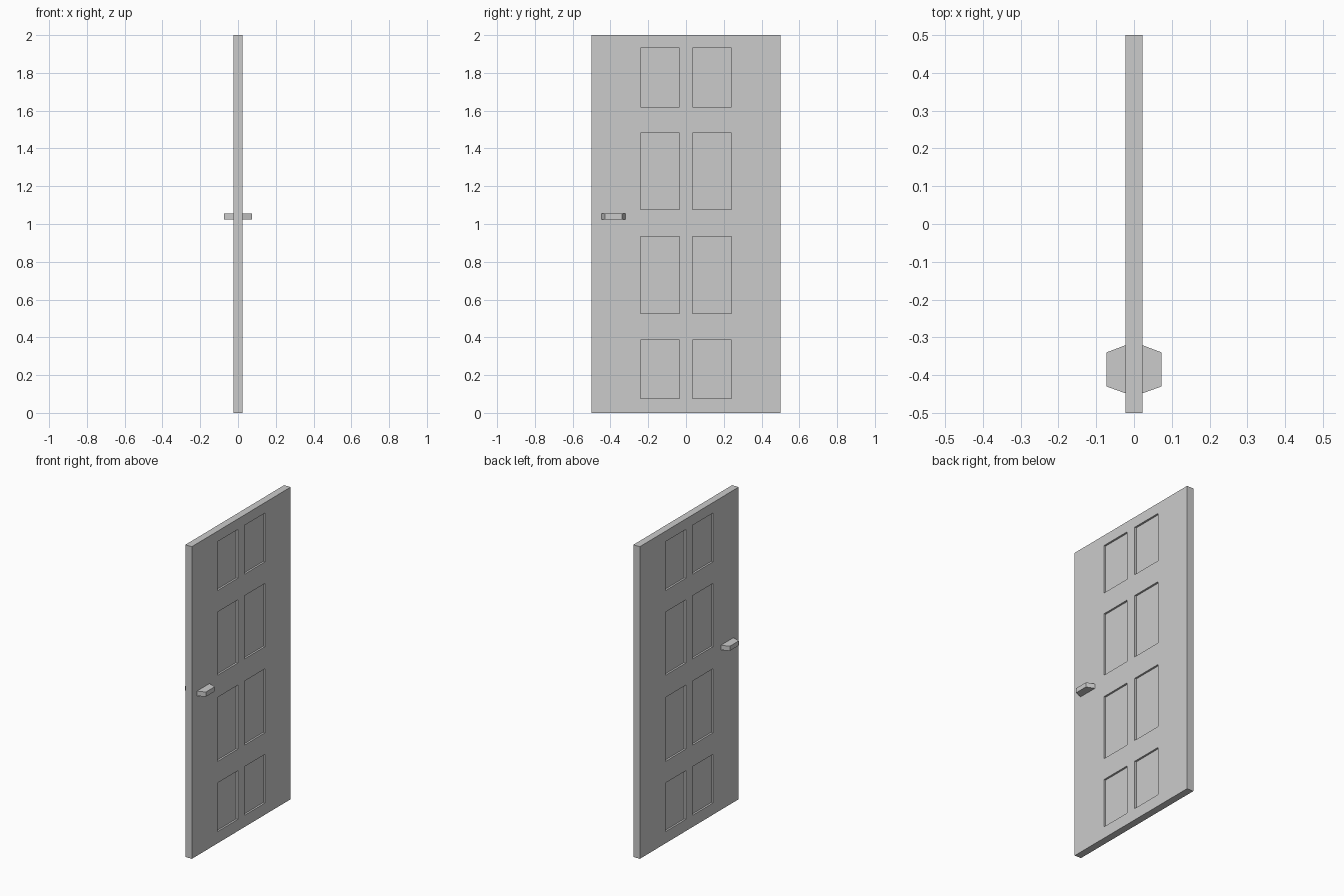
import bpy, bmesh
from mathutils import Vector

if "Cube" in bpy.data.objects:
    bpy.data.objects.remove(bpy.data.objects["Cube"])

HALF_T = 0.023
RECESS = 0.012
PANEL_Y = [(-0.24, -0.034), (0.034, 0.24)]
PANEL_Z = [(0.075, 0.387), (0.525, 0.935), (1.077, 1.482), (1.62, 1.933)]


def add_object(name, bm):
    bmesh.ops.recalc_face_normals(bm, faces=bm.faces)
    mesh = bpy.data.meshes.new(name)
    bm.to_mesh(mesh)
    bm.free()
    obj = bpy.data.objects.new(name, mesh)
    bpy.context.collection.objects.link(obj)
    return obj


def cut(bm, co, no):
    bmesh.ops.bisect_plane(bm, geom=bm.verts[:] + bm.edges[:] + bm.faces[:],
                           plane_co=co, plane_no=no)


def inside(value, spans):
    return any(a < value < b for a, b in spans)


# Door slab, cut along the panel borders
bm = bmesh.new()
bmesh.ops.create_cube(bm, size=1)
bmesh.ops.scale(bm, vec=(2 * HALF_T, 1, 2), verts=bm.verts)
bmesh.ops.translate(bm, vec=(0, 0, 1), verts=bm.verts)
for span in PANEL_Y:
    for y in span:
        cut(bm, Vector((0, y, 0)), Vector((0, 1, 0)))
for span in PANEL_Z:
    for z in span:
        cut(bm, Vector((0, 0, z)), Vector((0, 0, 1)))

# Eight recessed panels on each side
bm.normal_update()
panels = []
for f in bm.faces:
    c = f.calc_center_median()
    if abs(f.normal.x) > 0.9 and inside(c.y, PANEL_Y) and inside(c.z, PANEL_Z):
        panels.append(f)
bmesh.ops.inset_individual(bm, faces=panels, thickness=0, depth=-RECESS)
add_object("door_slab", bm)

# Tapered handle, extruded from its plan outline and mirrored to the other side
bm = bmesh.new()
outline = [(HALF_T, -0.448), (0.073, -0.43), (0.073, -0.34), (HALF_T, -0.321)]
base = bm.faces.new([bm.verts.new((x, y, 1.025)) for x, y in outline])
top = bmesh.ops.extrude_face_region(bm, geom=[base], use_keep_orig=True)
bmesh.ops.translate(bm, vec=(0, 0, 0.03),
                    verts=[v for v in top["geom"] if isinstance(v, bmesh.types.BMVert)])
handle = add_object("door_handles", bm)
handle.modifiers.new("other_side", 'MIRROR').use_axis[0] = True
